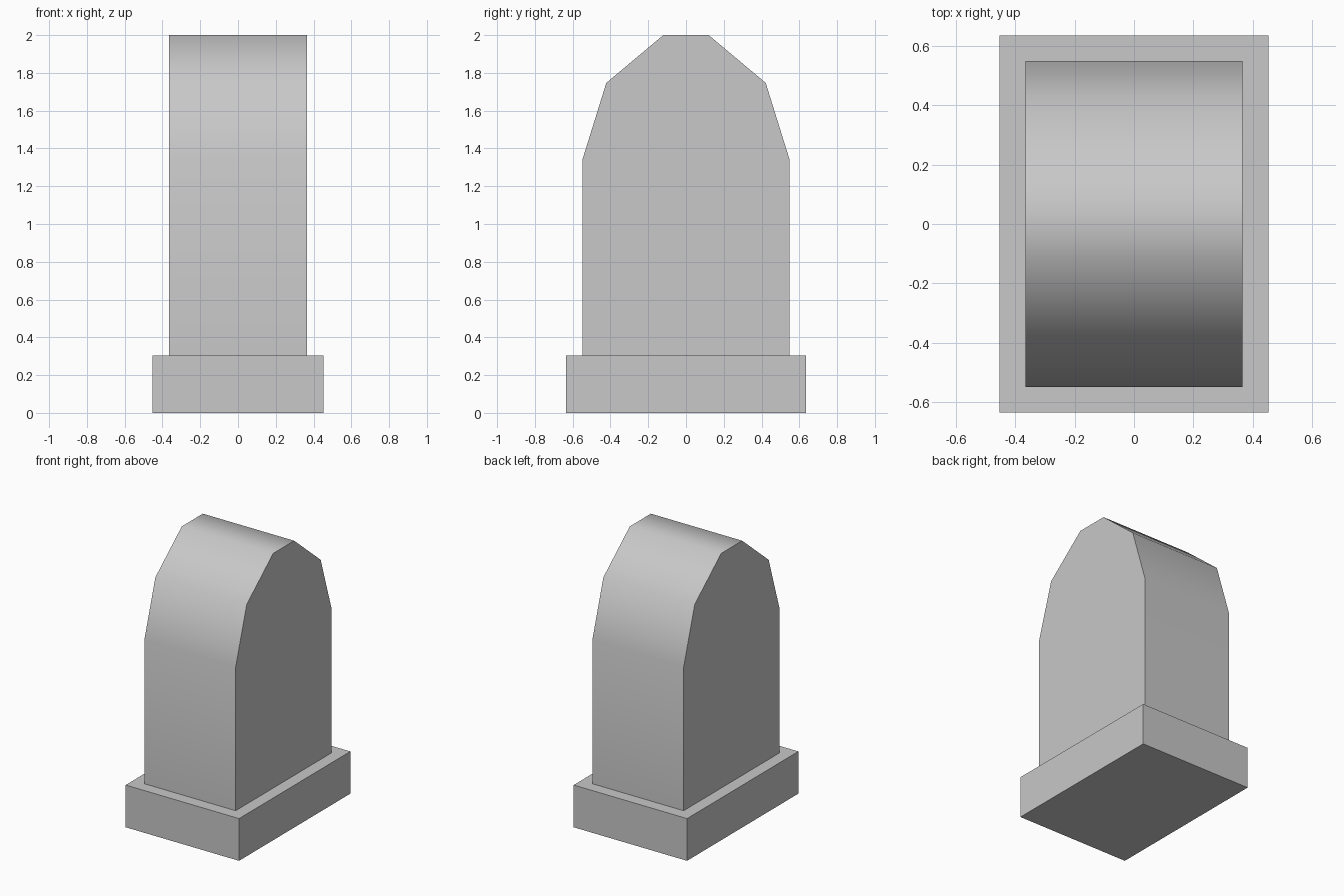
import bpy
import bmesh
import math

cube = bpy.data.objects.get("Cube")
if cube:
    bpy.data.objects.remove(cube, do_unlink=True)

# Stone colour
stone = bpy.data.materials.new("grey_stone")
stone.use_nodes = True
colour = (0.58, 0.58, 0.58, 1)
stone.diffuse_color = colour
stone.node_tree.nodes["Principled BSDF"].inputs["Base Color"].default_value = colour


def extrude_profile(name, profile, half_width):
    """Extrude a (y, z) outline along x, centred on x = 0."""
    bm = bmesh.new()
    face = bm.faces.new([bm.verts.new((-half_width, y, z)) for y, z in profile])
    result = bmesh.ops.extrude_face_region(bm, geom=[face])
    moved = [v for v in result["geom"] if isinstance(v, bmesh.types.BMVert)]
    bmesh.ops.translate(bm, verts=moved, vec=(2 * half_width, 0, 0))
    bmesh.ops.recalc_face_normals(bm, faces=bm.faces)
    mesh = bpy.data.meshes.new(name)
    bm.to_mesh(mesh)
    bm.free()
    mesh.materials.append(stone)
    obj = bpy.data.objects.new(name, mesh)
    bpy.context.collection.objects.link(obj)
    return obj


def mirrored(half):
    """Complete a half outline by mirroring it across y = 0."""
    return half + [(-y, z) for y, z in reversed(half)]


# Rectangular base slab
extrude_profile("base_slab", mirrored([(0.635, 0), (0.635, 0.305)]), 0.453)

# Upright block with a faceted arched top, softly shaded over the arch
block = extrude_profile(
    "arched_block",
    mirrored([(0.548, 0.305), (0.548, 1.342), (0.422, 1.747), (0.12, 2.0)]),
    0.365,
)
bpy.ops.object.select_all(action="DESELECT")
block.select_set(True)
bpy.context.view_layer.objects.active = block
bpy.ops.object.shade_smooth_by_angle(angle=math.radians(60))
